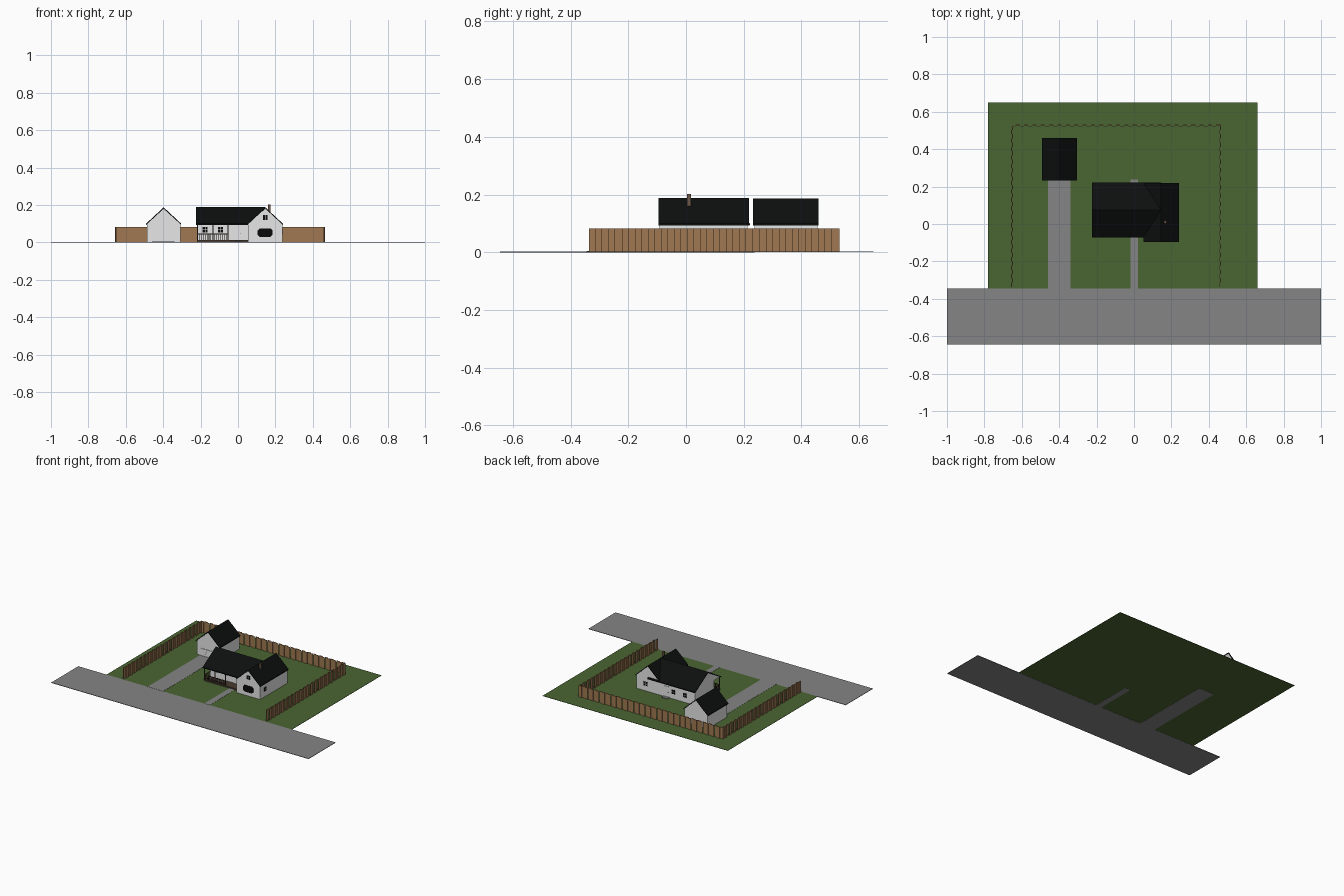
import bpy, math

if "Cube" in bpy.data.objects:
    bpy.data.objects.remove(bpy.data.objects["Cube"])

def mat(name, r, g, b):
    m = bpy.data.materials.new(name)
    m.diffuse_color = (r, g, b, 1)
    m.use_nodes = True
    m.node_tree.nodes["Principled BSDF"].inputs["Base Color"].default_value = m.diffuse_color
    return m

WHITE = mat("white_wall", .8, .8, .8)
BLACK = mat("black_roof", .004, .005, .005)
GLASS = mat("dark_glass", .003, .003, .003)
GRASS = mat("grass_green", .068, .132, .033)
ROAD = mat("asphalt_grey", .235, .235, .235)
WOOD = mat("fence_brown", .35, .19, .085)
DECK = mat("deck_dark_brown", .07, .045, .032)
BRICK = mat("chimney_brown", .15, .09, .065)

def mesh(name, verts, faces, m):
    me = bpy.data.meshes.new(name)
    me.from_pydata(verts, [], faces)
    me.materials.append(m)
    ob = bpy.data.objects.new(name, me)
    bpy.context.collection.objects.link(ob)
    # consistent outward normals
    import bmesh
    bm = bmesh.new()
    bm.from_mesh(me)
    bmesh.ops.recalc_face_normals(bm, faces=bm.faces)
    bm.to_mesh(me)
    bm.free()
    return ob

CUBE = [(0, 1, 3, 2), (4, 6, 7, 5), (0, 4, 5, 1), (2, 3, 7, 6), (0, 2, 6, 4), (1, 5, 7, 3)]

def boxes(name, spans, m):
    v, f = [], []
    for x0, x1, y0, y1, z0, z1 in spans:
        n = len(v)
        v += [(x, y, z) for x in (x0, x1) for y in (y0, y1) for z in (z0, z1)]
        f += [tuple(n + i for i in q) for q in CUBE]
    return mesh(name, v, f, m)

def prism(name, profile, axis, a, b, m):
    """Extrude a (horizontal, z) profile along x or y."""
    n = len(profile)
    put = (lambda p, t: (t, p[0], p[1])) if axis == 'x' else (lambda p, t: (p[0], t, p[1]))
    v = [put(p, a) for p in profile] + [put(p, b) for p in profile]
    f = [tuple(range(n)), tuple(range(2 * n - 1, n - 1, -1))]
    f += [(i, (i + 1) % n, n + (i + 1) % n, n + i) for i in range(n)]
    return mesh(name, v, f, m)

def roof(name, axis, c, half, eave, ridge, a, b):
    t = .007
    prism(name, [(c - half, eave), (c, ridge), (c + half, eave), (c + half, eave - t),
                 (c, ridge - t), (c - half, eave - t)], axis, a, b, BLACK)

def window(name, axis, face, out, c, z, w, h, panes=True):
    """Dark plate with white frame bars on a wall facing +-axis."""
    def span(d, a0, a1, z0, z1):
        lo, hi = sorted((face, face + out * d))
        return (lo, hi, a0, a1, z0, z1) if axis == 'x' else (a0, a1, lo, hi, z0, z1)
    boxes(name + "_glass", [span(.002, c - w, c + w, z - h, z + h)], GLASS)
    if panes:
        boxes(name + "_bars", [span(.003, c - .001, c + .001, z - h, z + h),
                               span(.003, c - w, c + w, z - .001, z + .001)], WHITE)

# Ground
boxes("road", [(-1, 1, -.645, -.345, 0, .003)], ROAD)
boxes("lawn", [(-.78, .66, -.345, .65, .001, .003)], GRASS)
boxes("driveway", [(-.46, -.34, -.345, .237, 0, .004)], ROAD)
boxes("front_path", [(-.02, .022, -.345, -.06, 0, .004)], ROAD)
boxes("back_step", [(-.02, .022, .21, .238, .002, .008)], ROAD)

# Fence: boards alternating between two depths
def fence(name, axis, pos, a, b):
    n = round((b - a) / .0225)
    w = (b - a) / n
    s = []
    for i in range(n):
        p = pos + (.003 if i % 2 else -.003)
        lo, hi = a + i * w, a + (i + 1) * w
        s.append((lo, hi, p - .002, p + .002, .003, .083) if axis == 'x'
                 else (p - .002, p + .002, lo, hi, .003, .083))
    boxes(name, s, WOOD)

fence("fence_back", 'x', .526, -.655, .462)
fence("fence_left", 'y', -.652, -.336, .526)
fence("fence_right", 'y', .459, -.336, .526)

# Garage
prism("garage_walls", [(-.487, .003), (-.308, .003), (-.308, .098), (-.3975, .179), (-.487, .098)],
      'y', .238, .455, WHITE)
roof("garage_roof", 'y', -.3975, .094, .1, .187, .232, .459)
boxes("garage_door", [(-.457, -.338, .235, .238, .004, .054)], WHITE)
boxes("garage_door_panels", [(-.457, -.338, .2345, .235, z, z + .001) for z in (.02, .036, .053)], WHITE)

# House body with porch recess, and the front-facing wing
prism("house_walls", [(0, .003), (.213, .003), (.213, .098), (.075, .18), (-.063, .098), (0, .098)],
      'x', -.219, .1, WHITE)
prism("wing_walls", [(.053, .003), (.237, .003), (.237, .098), (.145, .18), (.053, .098)],
      'y', -.092, .213, WHITE)
roof("house_roof", 'x', .075, .146, .1, .188, -.225, .145)
roof("wing_roof", 'y', .145, .095, .1, .188, -.096, .218)
boxes("chimney", [(.16, .175, .003, .018, .15, .202)], BRICK)

# Porch
boxes("porch_deck", [(-.219, .053, -.064, 0, .003, .012)], DECK)
posts = (-.217, -.134, -.053)
boxes("porch_posts", [(x - .002, x + .002, -.064, -.06, .012, .1) for x in posts], DECK)
slats = [(-.217 + i * .0103 - .0015, -.217 + i * .0103 + .0015, -.063, -.061, .012, .043) for i in range(1, 16)]
boxes("porch_rail_front", slats + [(-.219, -.053, -.064, -.06, .042, .046)], DECK)
side = [(-.218, -.216, -.062 + i * .0103 - .0015, -.062 + i * .0103 + .0015, .012, .043) for i in range(1, 6)]
boxes("porch_rail_side", side + [(-.219, -.215, -.064, 0, .042, .046)], DECK)

# Doors
boxes("front_door", [(-.02, .02, -.003, 0, .012, .085)], WHITE)
boxes("front_door_knob", [(.013, .016, -.006, -.003, .045, .048)], GLASS)
boxes("back_door", [(-.018, .02, .213, .216, .008, .08)], WHITE)
boxes("back_door_knob", [(-.014, -.011, .216, .219, .042, .045)], GLASS)

# Windows
for i, x in enumerate((-.176, -.094)):
    window(f"porch_window_{i}", 'y', 0, -1, x, .067, .014, .015)
for i, x in enumerate((-.05, -.14)):
    window(f"back_window_{i}", 'y', .213, 1, x, .053, .012, .014)
window("wing_back_window", 'y', .213, 1, .165, .053, .015, .014)
window("wing_side_window", 'x', .237, 1, -.037, .056, .012, .014)
window("attic_window", 'y', -.092, -1, .145, .133, .012, .013)
# Wide window with clipped corners
big = [(.145 + sx * a, .052 + sz * b) for sx, sz, pair in
       ((1, 1, ((.04, .012), (.028, .023))), (-1, 1, ((.028, .023), (.04, .012))),
        (-1, -1, ((.04, .012), (.028, .023))), (1, -1, ((.028, .023), (.04, .012)))) for a, b in pair]
prism("wing_front_window", big, 'y', -.095, -.092, GLASS)
